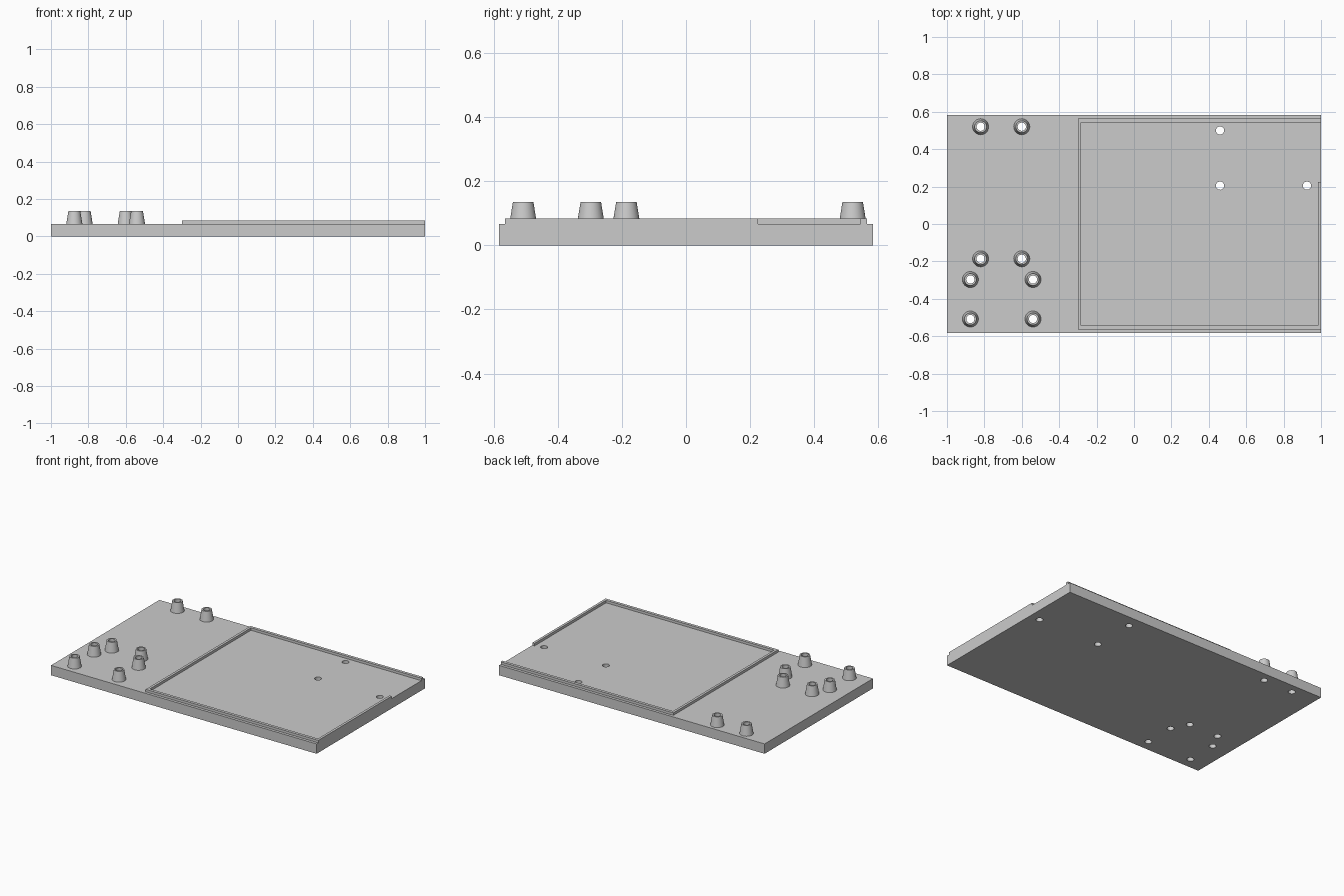
import bpy, bmesh, math

cube = bpy.data.objects.get("Cube")
if cube:
    bpy.data.objects.remove(cube, do_unlink=True)

PLATE_TOP, RIM_TOP, PEG_TOP = 0.067, 0.084, 0.135
HOLE_R, SIDES = 0.022, 32

grey = bpy.data.materials.new("plain grey")
grey.use_nodes = True
colour = (0.6, 0.6, 0.6, 1)
grey.diffuse_color = colour
grey.node_tree.nodes["Principled BSDF"].inputs["Base Color"].default_value = colour


def make_object(name, bm):
    bmesh.ops.recalc_face_normals(bm, faces=bm.faces)
    mesh = bpy.data.meshes.new(name)
    bm.to_mesh(mesh)
    bm.free()
    mesh.materials.append(grey)
    obj = bpy.data.objects.new(name, mesh)
    bpy.context.collection.objects.link(obj)
    return obj


def prism(name, outline, z0, z1):
    """Extrude a flat outline from z0 up to z1."""
    bm = bmesh.new()
    face = bm.faces.new([bm.verts.new((x, y, z0)) for x, y in outline])
    top = bmesh.ops.extrude_face_region(bm, geom=[face])["geom"]
    verts = [v for v in top if isinstance(v, bmesh.types.BMVert)]
    bmesh.ops.translate(bm, verts=verts, vec=(0, 0, z1 - z0))
    return make_object(name, bm)


def select_only(obj):
    bpy.ops.object.select_all(action='DESELECT')
    obj.select_set(True)
    bpy.context.view_layer.objects.active = obj


def smooth(obj):
    select_only(obj)
    bpy.ops.object.shade_smooth_by_angle(angle=math.radians(30))


def hollow_peg(name, x, y):
    """Tapered standoff, spun from its wall section."""
    bm = bmesh.new()
    section = [(HOLE_R, PLATE_TOP), (0.043, PLATE_TOP), (0.032, PEG_TOP), (HOLE_R, PEG_TOP)]
    verts = [bm.verts.new((r, 0, z)) for r, z in section]
    edges = [bm.edges.new((verts[i], verts[(i + 1) % 4])) for i in range(4)]
    bmesh.ops.spin(bm, geom=verts + edges, cent=(0, 0, 0), axis=(0, 0, 1),
                   angle=math.tau, steps=SIDES)
    bmesh.ops.remove_doubles(bm, verts=bm.verts, dist=0.0001)
    bmesh.ops.translate(bm, verts=bm.verts, vec=(x, y, 0))
    smooth(make_object(name, bm))


# Peg and floor hole positions
pegs = [(x, y) for y in (0.52, -0.186) for x in (-0.82, -0.6)]
pegs += [(x, y) for y in (-0.297, -0.508) for x in (-0.875, -0.54)]
floor_holes = [(0.46, 0.5), (0.46, 0.205), (0.925, 0.205)]

# Base plate
plate = prism("base_plate", [(-1, -0.583), (1, -0.583), (1, 0.583), (-1, 0.583)], 0, PLATE_TOP)

# Through holes in the plate
bm = bmesh.new()
for x, y in pegs + floor_holes:
    made = bmesh.ops.create_cone(bm, cap_ends=True, segments=SIDES, radius1=HOLE_R,
                                 radius2=HOLE_R, depth=0.4)
    bmesh.ops.translate(bm, verts=made["verts"], vec=(x, y, 0))
cutter = make_object("hole_cutter", bm)
cutter.hide_render = True
cut = plate.modifiers.new("holes", 'BOOLEAN')
cut.operation, cut.solver, cut.object = 'DIFFERENCE', 'EXACT', cutter
select_only(plate)
bpy.ops.object.modifier_apply(modifier=cut.name)
bpy.data.objects.remove(cutter, do_unlink=True)
smooth(plate)

# Raised rim of the tray, open near the back of the left end
OUT, IN, LEFT, GAP = 0.564, 0.544, 0.983, 0.225
prism("tray_rim", [(1, OUT), (-0.3, OUT), (-0.3, -OUT), (1, -OUT), (1, GAP), (LEFT, GAP),
                   (LEFT, -IN), (-0.283, -IN), (-0.283, IN), (1, IN)], PLATE_TOP, RIM_TOP)

# Hollow pegs
for i, (x, y) in enumerate(pegs, 1):
    hollow_peg(f"peg_{i}", x, y)
